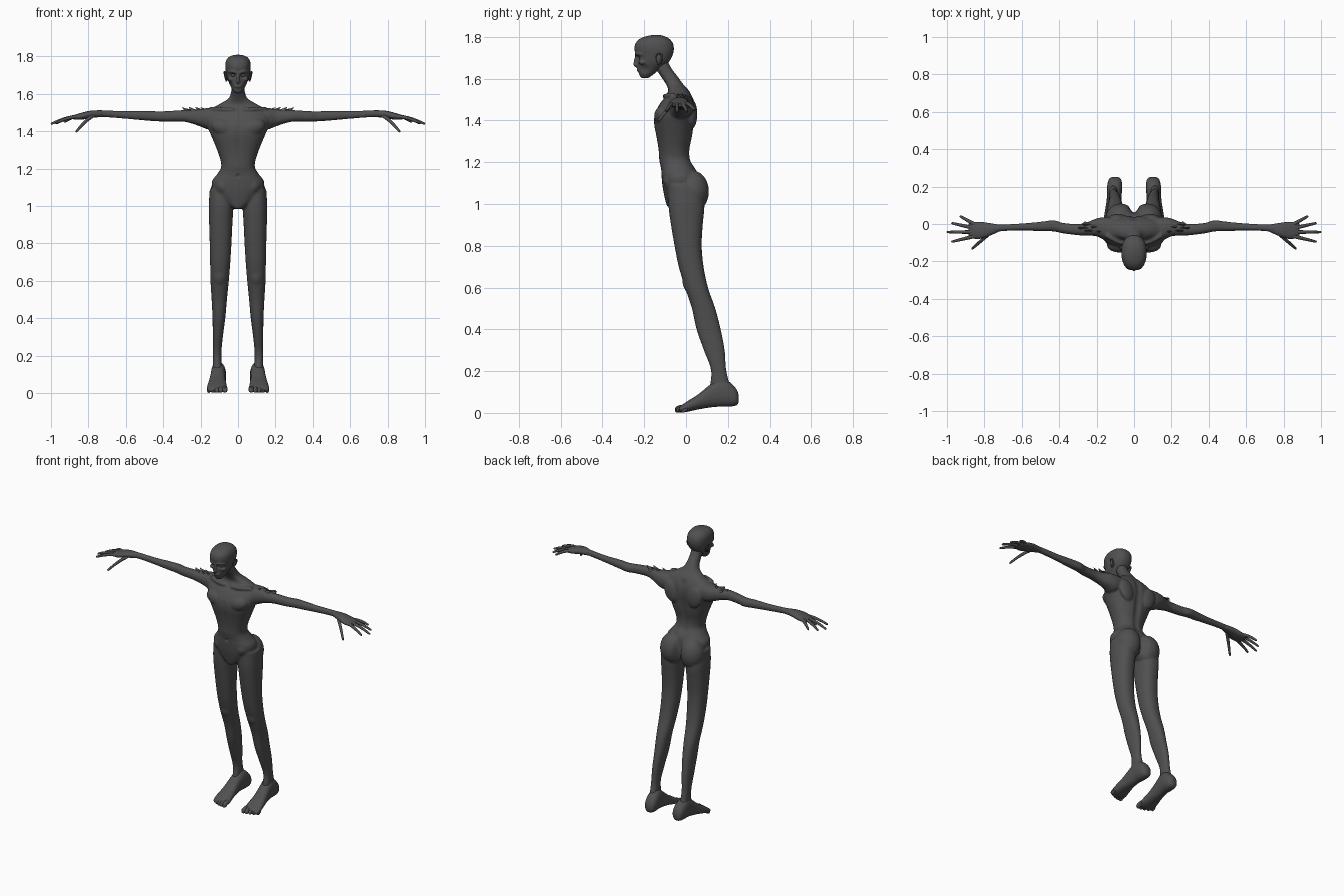
import bpy, bmesh, math
from mathutils import Vector, Matrix

skin = bpy.data.materials.new("charcoal_skin")
skin.diffuse_color = (0.08, 0.08, 0.08, 1)
AXES = {'x': (0, 1, 2), 'y': (1, 0, 2), 'z': (2, 0, 1)}


def bridge(bm, rings):
    n = len(rings[0])
    for a, b in zip(rings, rings[1:]):
        for i in range(n):
            bm.faces.new((a[i], a[(i + 1) % n], b[(i + 1) % n], b[i]))
    bm.faces.new(rings[0])
    bm.faces.new(rings[-1])


def spline(rows, steps=4):
    """Catmull-Rom through tuples of numbers."""
    out = []
    for i in range(len(rows) - 1):
        p = [rows[max(0, min(len(rows) - 1, i + k))] for k in (-1, 0, 1, 2)]
        for s in range(steps):
            t = s / steps
            out.append([0.5 * (2 * b + (c - a) * t + (2 * a - 5 * b + 4 * c - d) * t * t
                               + (3 * b - a - 3 * c + d) * t ** 3) for a, b, c, d in zip(*p)])
    return out + [list(rows[-1])]


def loft(bm, axis, rows, side=1, n=28, power=2.3):
    """Rows: position on axis, centre and radius sideways, low and high limits."""
    ia, ic, il = AXES[axis]
    rings = []
    for t, c, r, lo, hi in spline(rows):
        ring = []
        for k in range(n):
            a = 2 * math.pi * k / n
            ca, sa = math.cos(a), math.sin(a)
            co = [0, 0, 0]
            co[ia] = t
            co[ic] = c + r * math.copysign(abs(ca) ** (2 / power), ca)
            co[il] = (lo + hi) / 2 + (hi - lo) / 2 * math.copysign(abs(sa) ** (2 / power), sa)
            co[0] *= side
            ring.append(bm.verts.new(co))
        rings.append(ring)
    bridge(bm, rings)


def tube(bm, pts, side=1, n=10):
    """Points: x, y, z, radius."""
    path = spline(pts)
    rings = []
    for i, (x, y, z, r) in enumerate(path):
        d = Vector(path[min(i + 1, len(path) - 1)][:3]) - Vector(path[max(i - 1, 0)][:3])
        q = d.to_track_quat('Z', 'Y')
        ring = []
        for k in range(n):
            a = 2 * math.pi * k / n
            p = Vector((x, y, z)) + q @ Vector((r * math.cos(a), r * math.sin(a), 0))
            ring.append(bm.verts.new((p.x * side, p.y, p.z)))
        rings.append(ring)
    bridge(bm, rings)


def ball(bm, c, r, side=1, tilt=0):
    m = (Matrix.Translation((c[0] * side, c[1], c[2])) @ Matrix.Rotation(tilt * side, 4, 'Y')
         @ Matrix.Diagonal((*r, 1)))
    bmesh.ops.create_uvsphere(bm, u_segments=20, v_segments=12, radius=1, matrix=m)


def finish(bm, name, voxel=0):
    bmesh.ops.recalc_face_normals(bm, faces=bm.faces)
    me = bpy.data.meshes.new(name)
    bm.to_mesh(me)
    bm.free()
    ob = bpy.data.objects.new(name, me)
    bpy.context.collection.objects.link(ob)
    bpy.ops.object.select_all(action='DESELECT')
    bpy.context.view_layer.objects.active = ob
    ob.select_set(True)
    if voxel:
        m = ob.modifiers.new("fuse", 'REMESH')
        m.mode, m.voxel_size = 'VOXEL', voxel
        bpy.ops.object.modifier_apply(modifier=m.name)
        m = ob.modifiers.new("soften", 'SMOOTH')
        m.factor, m.iterations = 0.5, 6
        bpy.ops.object.modifier_apply(modifier=m.name)
    ob.data.materials.clear()
    ob.data.materials.append(skin)
    bpy.ops.object.shade_smooth_by_angle(angle=math.radians(50))
    return ob


def push(ob, c, r, off):
    """Soft dent or bulge, mirrored in x."""
    for s in ((1, -1) if c[0] else (1,)):
        p, o = Vector((c[0] * s, c[1], c[2])), Vector((off[0] * s, off[1], off[2]))
        for v in ob.data.vertices:
            d = (v.co - p).length / r
            if d < 1:
                v.co += o * (1 - d * d) ** 2


# Torso and neck
bm = bmesh.new()
loft(bm, 'z', [(.985, 0, .02, -.09, -.02), (1.02, 0, .08, -.1, .05), (1.08, 0, .13, -.112, .06),
               (1.13, 0, .14, -.117, .06), (1.17, 0, .112, -.12, .045), (1.21, 0, .09, -.128, .022),
               (1.26, 0, .098, -.132, .018), (1.32, 0, .12, -.142, .03), (1.38, 0, .145, -.153, .038),
               (1.43, 0, .165, -.15, .044), (1.48, 0, .172, -.125, .042), (1.515, 0, .15, -.098, .03),
               (1.545, 0, .1, -.085, .012), (1.575, 0, .052, -.097, -.015),
               (1.61, 0, .037, -.12, -.04), (1.65, 0, .034, -.148, -.07), (1.69, 0, .036, -.17, -.09)])
for s in (1, -1):
    # Legs, buttocks, calves
    loft(bm, 'z', [(.06, .105, .026, .12, .225), (.1, .108, .027, .11, .22), (.2, .112, .023, .12, .193),
                   (.3, .108, .027, .085, .185), (.4, .102, .034, .05, .166), (.5, .1, .041, .028, .14),
                   (.6, .098, .049, -.005, .105), (.7, .095, .054, -.035, .084), (.8, .093, .058, -.055, .075),
                   (.9, .092, .062, -.072, .08), (1.0, .09, .066, -.085, .088), (1.09, .085, .066, -.085, .07)], s)
    ball(bm, (.072, .032, 1.06), (.08, .078, .1), s)
    # Arms
    loft(bm, 'x', [(.08, -.03, .06, 1.44, 1.52), (.15, -.025, .062, 1.41, 1.525), (.2, -.018, .048, 1.425, 1.52),
                   (.25, -.026, .036, 1.442, 1.513), (.3, -.03, .03, 1.452, 1.513), (.38, -.022, .028, 1.452, 1.508),
                   (.43, -.01, .03, 1.453, 1.507), (.5, -.013, .025, 1.458, 1.509), (.6, -.016, .019, 1.467, 1.508),
                   (.7, -.02, .018, 1.475, 1.512), (.76, -.026, .024, 1.48, 1.513)], s, 20)
    # Chest muscle, shoulder blade, collar bone
    ball(bm, (.075, -.115, 1.42), (.072, .038, .045), s, -.3)
    ball(bm, (.085, .03, 1.43), (.05, .024, .07), s, .3)
    tube(bm, [(.02, -.1, 1.515, .01), (.08, -.098, 1.518, .011), (.15, -.06, 1.52, .013)], s)
body = finish(bm, "body", .006)
for i in range(16):   # spine groove
    push(body, (0, .03, 1.18 + i * .022), .035, (0, -.0055, 0))
for i in range(7):    # cleft between buttocks
    push(body, (0, .09, .99 + i * .025), .04, (0, -.012, 0))
for i in range(8):    # chest and belly line
    push(body, (0, -.145, 1.24 + i * .025), .025, (0, .003, 0))
push(body, (0, -.125, 1.16), .016, (0, .012, 0))
push(body, (.1, -.1, 1.1), .04, (0, -.008, 0))
push(body, (.098, -.005, .61), .04, (0, -.006, 0))

# Head with brow, nose, cheeks, lips, ears
bm = bmesh.new()
loft(bm, 'z', [(1.603, 0, .016, -.215, -.18), (1.62, 0, .03, -.224, -.155), (1.65, 0, .044, -.229, -.12),
               (1.68, 0, .057, -.232, -.082), (1.71, 0, .064, -.238, -.065), (1.74, 0, .068, -.247, -.058),
               (1.77, 0, .066, -.241, -.063), (1.793, 0, .053, -.217, -.083), (1.805, 0, .032, -.18, -.11),
               (1.809, 0, .01, -.155, -.13)], 1, 32)
ball(bm, (0, -.238, 1.666), (.011, .014, .012))
tube(bm, [(0, -.236, 1.71, .007), (0, -.241, 1.69, .008), (0, -.244, 1.668, .009)])
for z in (1.637, 1.646):
    ball(bm, (0, -.226, z), (.02, .01, .005))
for s in (1, -1):
    tube(bm, [(.005, -.238, 1.712, .007), (.03, -.235, 1.72, .009), (.052, -.21, 1.716, .007)], s)
    ball(bm, (.04, -.207, 1.678), (.016, .02, .012), s)
head = finish(bm, "head", .004)
push(head, (.026, -.234, 1.699), .02, (0, .016, 0))
push(head, (.045, -.2, 1.645), .03, (-.007, 0, 0))

# Eyes and ears
bm = bmesh.new()
for s in (1, -1):
    ball(bm, (.026, -.215, 1.699), (.012, .011, .009), s)
finish(bm, "eyes")
bm = bmesh.new()
for s in (1, -1):
    ball(bm, (.064, -.128, 1.693), (.007, .015, .025), s, .2)
    tube(bm, [(.062, -.143, 1.7, .004), (.071, -.135, 1.718, .004), (.073, -.117, 1.712, .004),
              (.069, -.118, 1.69, .004), (.062, -.135, 1.668, .004)], s, 8)
finish(bm, "ears")

FINGERS = [((.855, .0, 1.478), (.93, .042, 1.45)), ((.865, -.02, 1.477), (.975, .005, 1.442)),
           ((.865, -.043, 1.476), (1.0, -.043, 1.44)), ((.855, -.066, 1.477), (.975, -.095, 1.445)),
           ((.775, -.052, 1.482), (.866, -.133, 1.398))]
for s, side in ((1, "left"), (-1, "right")):
    # Hand with four fingers and a thumb
    bm = bmesh.new()
    loft(bm, 'x', [(.72, -.022, .018, 1.477, 1.511), (.78, -.03, .036, 1.472, 1.511), (.83, -.034, .046, 1.463, 1.501),
                   (.87, -.033, .042, 1.462, 1.488), (.885, -.033, .034, 1.467, 1.48)], s, 20)
    for a, b in FINGERS:
        a, b = Vector(a), Vector(b)
        up = Vector((0, 0, .007))
        tip = a.lerp(b, .96)
        tube(bm, [(*a.lerp(b, -.15), .011), (*(a.lerp(b, .3) + up), .0095), (*(a.lerp(b, .65) + up * .8), .008),
                  (*tip, .006), (*b, .002)], s)
    finish(bm, side + "_hand")

    # Foot with five toes
    bm = bmesh.new()
    loft(bm, 'y', [(.252, .102, .014, .05, .085), (.24, .102, .032, .036, .115), (.205, .103, .04, .03, .15),
                   (.16, .105, .039, .03, .165), (.115, .108, .04, .026, .135), (.06, .111, .046, .017, .09),
                   (.01, .112, .053, .006, .058), (-.02, .112, .052, .003, .038), (-.03, .112, .045, .006, .028)], s)
    for i in range(5):
        x, r, y = .07 + i * .0215, .014 - .0012 * i, -.053 + .004 * i * i / 2
        tube(bm, [(x, .0, r + .012, r), (x, y + .025, r + .01, r), (x, y + .008, r + .001, r),
                  (x, y, r, r * .5)], s)
    finish(bm, side + "_foot")

    # Ragged shards on the shoulder and upper arm
    bm = bmesh.new()
    for x, y, h in ((.17, -.04, .014), (.2, -.015, .016), (.235, -.035, .016), (.27, -.02, .014), (.25, .0, .008)):
        base = [(x - .035, y, 1.508), (x + .012, y - .014, 1.503), (x + .012, y + .014, 1.503), (x + .03, y, 1.515 + h)]
        v = [bm.verts.new((p[0] * s, p[1], p[2])) for p in base]
        for f in ((0, 1, 2), (0, 1, 3), (1, 2, 3), (2, 0, 3)):
            bm.faces.new([v[k] for k in f])
    finish(bm, side + "_shoulder_shards")
